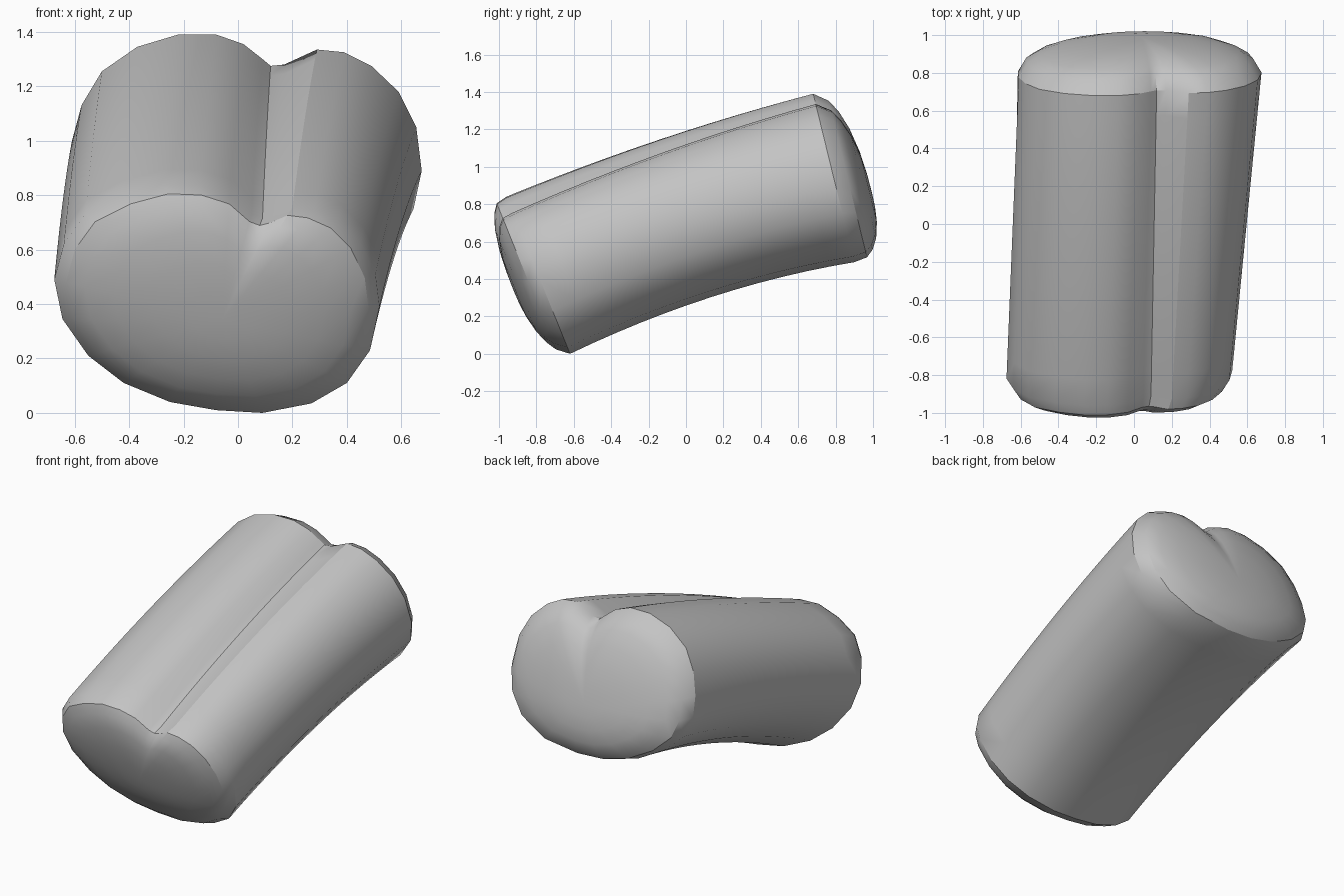
import bpy, bmesh

if "Cube" in bpy.data.objects:
    bpy.data.objects.remove(bpy.data.objects["Cube"])

# Matching (x, z) outlines of the two rims, from the bottom clockwise past the groove
FRONT = [(.09, 0), (-.08, .01), (-.25, .04), (-.42, .11), (-.55, .21), (-.645, .345),
         (-.675, .49), (-.64, .62), (-.56, .73), (-.42, .80), (-.27, .84), (-.14, .835),
         (-.03, .80), (.05, .73), (.09, .715), (.13, .725), (.20, .755), (.28, .745),
         (.37, .705), (.45, .625), (.505, .51), (.52, .39), (.485, .23), (.40, .11), (.27, .035)]
BACK = [(.10, .49), (-.09, .50), (-.28, .55), (-.45, .64), (-.57, .75), (-.615, .87),
        (-.61, 1.0), (-.575, 1.13), (-.50, 1.255), (-.37, 1.345), (-.22, 1.39), (-.08, 1.39),
        (.02, 1.355), (.09, 1.30), (.12, 1.275), (.17, 1.28), (.29, 1.335), (.39, 1.325),
        (.49, 1.275), (.59, 1.18), (.655, 1.05), (.675, .89), (.645, .75), (.55, .62), (.36, .52)]
N = len(FRONT)
STEPS = 12


def front_y(z):
    return -.62 - .34 * z / .84


def back_y(z):
    return .90 - .22 * (z - .49) / .90


bm = bmesh.new()


def bridge(a, b):
    for i in range(N):
        j = (i + 1) % N
        bm.faces.new((a[i], a[j], b[j], b[i]))


# Grooved tube, bent slightly upward, more along its underside
rings = []
for k in range(STEPS + 1):
    t = k / STEPS
    ring = []
    for (x0, z0), (x1, z1) in zip(FRONT, BACK):
        lift = (.06 - .035 * z0) * 4 * t * (1 - t)
        y = front_y(z0) * (1 - t) + back_y(z1) * t
        ring.append(bm.verts.new((x0 + (x1 - x0) * t, y, z0 + (z1 - z0) * t + lift)))
    rings.append(ring)
for a, b in zip(rings, rings[1:]):
    bridge(a, b)


# Domed ends
def dome(rim, outline, plane_y, cx, cz, height):
    prev = rim
    for s in (.93, .82, .65, .42, .2):
        bulge = height * (1 - s ** 2.4) ** .5
        ring = []
        for x, z in outline:
            px, pz = cx + (x - cx) * s, cz + (z - cz) * s
            ring.append(bm.verts.new((px, plane_y(pz) + bulge, pz)))
        bridge(prev, ring)
        prev = ring
    tip = bm.verts.new((cx, plane_y(cz) + height, cz))
    for i in range(N):
        bm.faces.new((prev[i], prev[(i + 1) % N], tip))


dome(rings[0], FRONT, front_y, -.06, .34, -.165)
dome(rings[-1], BACK, back_y, .03, .86, .185)

bmesh.ops.recalc_face_normals(bm, faces=bm.faces)
mesh = bpy.data.meshes.new("grooved_capsule")
bm.to_mesh(mesh)
bm.free()
body = bpy.data.objects.new("grooved_capsule", mesh)
bpy.context.collection.objects.link(body)

grey = bpy.data.materials.new("light grey")
grey.diffuse_color = (.55, .55, .55, 1)
grey.use_nodes = True
grey.node_tree.nodes["Principled BSDF"].inputs["Base Color"].default_value = grey.diffuse_color
mesh.materials.append(grey)

bpy.context.view_layer.objects.active = body
body.select_set(True)
bpy.ops.object.shade_smooth_by_angle(angle=.52)
